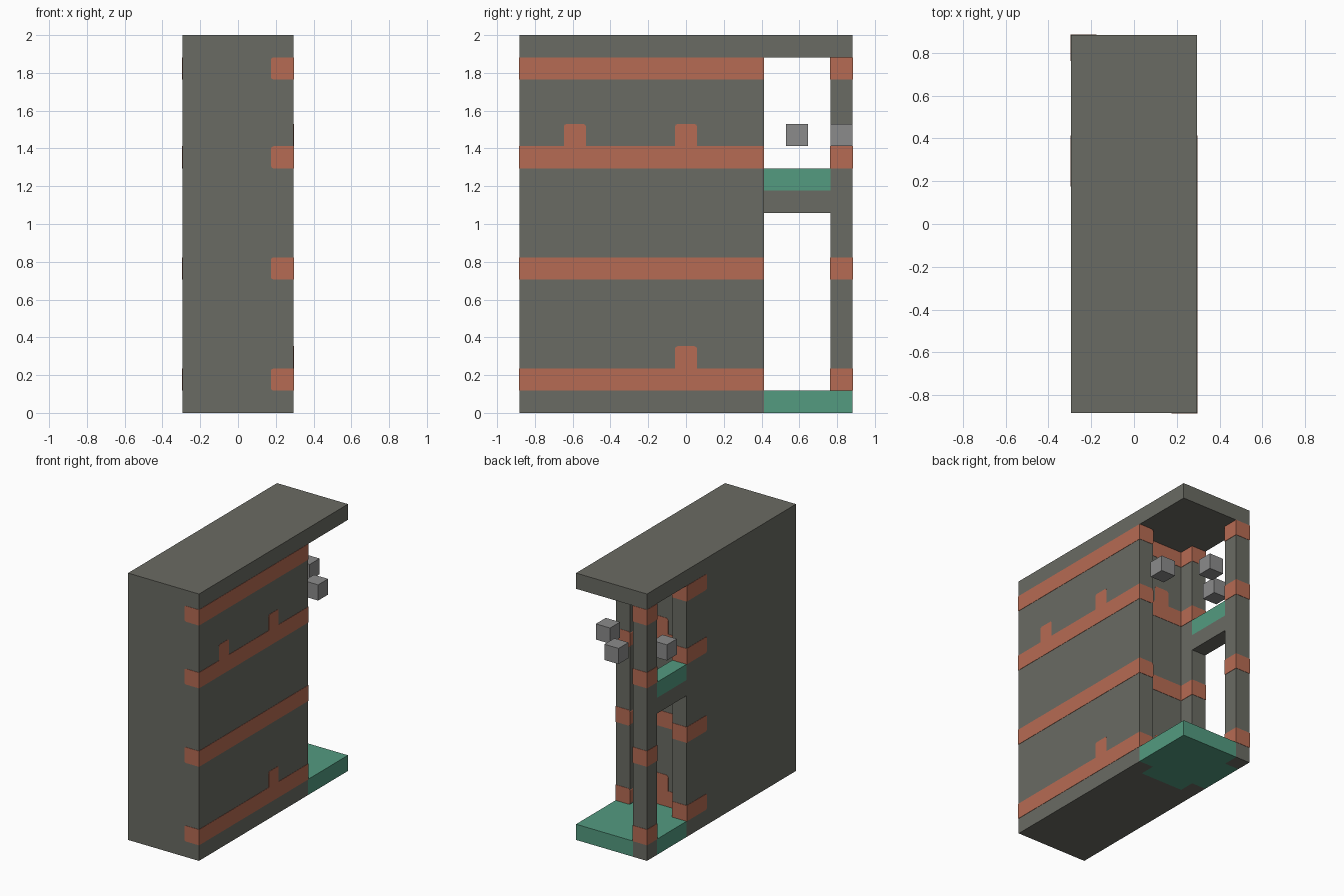
import bpy
import bmesh

if "Cube" in bpy.data.objects:
    bpy.data.objects.remove(bpy.data.objects["Cube"], do_unlink=True)

UNIT = 2 / 17          # one building block
WIDTH, DEPTH = 5, 15   # plan size in blocks
ROOF = 16              # underside of the roof, in blocks
SKIN = 0.02            # how far the inlays stand proud, in blocks
ROUND = 0.12           # corner cut on the inlays, in blocks


def linear(value):
    value /= 255
    return value / 12.92 if value < 0.04 else ((value + 0.055) / 1.055) ** 2.4


def material(name, *rgb):
    color = [linear(c) for c in rgb] + [1]
    mat = bpy.data.materials.new(name)
    mat.use_nodes = True
    mat.diffuse_color = color
    node = mat.node_tree.nodes["Principled BSDF"]
    node.inputs["Base Color"].default_value = color
    node.inputs["Roughness"].default_value = 0.9
    return mat


stone = material("grey stone", 106, 107, 99)
rust = material("rust orange", 182, 107, 83)
green = material("weathered green", 83, 155, 128)
metal = material("light grey", 139, 139, 139)


def prism(name, mat, plan, low, high, rounded=None):
    """Extrude a plan outline upward; rounded(a, b) picks edges to cut."""
    bm = bmesh.new()
    base = bm.faces.new([bm.verts.new((x, y, low)) for x, y in plan])
    top = bmesh.ops.extrude_face_region(bm, geom=[base])["geom"]
    for v in top:
        if isinstance(v, bmesh.types.BMVert):
            v.co.z = high
    bmesh.ops.recalc_face_normals(bm, faces=bm.faces)
    if rounded:
        edges = [e for e in bm.edges if rounded(e.verts[0].co, e.verts[1].co)]
        bmesh.ops.bevel(bm, geom=edges, offset=ROUND, segments=2,
                        profile=0.5, affect="EDGES")
    for v in bm.verts:
        v.co.x = (v.co.x - WIDTH / 2) * UNIT
        v.co.y = (v.co.y - DEPTH / 2) * UNIT
        v.co.z *= UNIT
    mesh = bpy.data.meshes.new(name)
    bm.to_mesh(mesh)
    bm.free()
    mesh.materials.append(mat)
    obj = bpy.data.objects.new(name, mesh)
    bpy.context.collection.objects.link(obj)
    return obj


def box(name, mat, xs, ys, zs, grow=0, rounded=None):
    x0, x1 = xs[0] - grow, xs[1] + grow
    y0, y1 = ys[0] - grow, ys[1] + grow
    plan = [(x0, y0), (x1, y0), (x1, y1), (x0, y1)]
    return prism(name, mat, plan, zs[0], zs[1], rounded)


# Main block with a shallow recess at the back
prism("body", stone,
      [(0, 0), (5, 0), (5, 11), (4, 11), (4, 10), (1, 10), (1, 11), (0, 11)],
      0, ROOF)

# Porch floor, notched around the post and reaching into the recess
prism("porch_floor", green,
      [(1, 10), (4, 10), (4, 11), (5, 11), (5, 15), (1, 15),
       (1, 14), (0, 14), (0, 11), (1, 11)], 0, 1)

box("roof", stone, (0, 5), (0, 15), (ROOF, 17))
box("corner_post", stone, (0, 1), (14, 15), (0, ROOF))

# Crossbar between the post and the body
box("crossbar", stone, (0, 1), (11, 14), (9, 10))
box("crossbar_top", green, (0, 1), (11, 14), (10, 11))


# Edge rules for the rounded ends of inlays
def inner_end(a, b):
    return a.x < 4 and b.x < 4 and abs(a.y - b.y) > 1


def front_end(a, b):
    return a.y < 9 and b.y < 9 and abs(a.x - b.x) > 1


def upper(a, b):
    return a.z == b.z and a.z % 1 == 0 and a.z in (3, 13)


def bump_x(a, b):
    return upper(a, b) and abs(a.x - b.x) > abs(a.y - b.y)


def bump_y(a, b):
    return upper(a, b) and abs(a.y - b.y) > abs(a.x - b.x)


# Rust bands round the walls and post
for i, row in enumerate((1, 6, 11, 15), 1):
    span = (row, row + 1)
    box(f"side_band_{i}", rust, (4, 5), (0, 11), span, SKIN, inner_end)
    box(f"left_band_{i}", rust, (0, 1), (9, 11), span, SKIN, front_end)
    box(f"recess_band_{i}", rust, (1, 4), (9, 10), span, SKIN)
    box(f"post_band_{i}", rust, (0, 1), (14, 15), span, SKIN)

# Raised tabs on top of some bands
for i, (y, row) in enumerate(((2, 12), (7, 12), (7, 2)), 1):
    box(f"side_tab_{i}", rust, (3, 5 + SKIN), (y, y + 1), (row, row + 1),
        0, bump_x)
for i, row in enumerate((2, 12), 1):
    box(f"recess_tab_{i}", rust, (2, 3), (8, 10 + SKIN), (row, row + 1),
        0, bump_y)

# Floating blocks on the three open sides of the porch
for side, x, y in (("right", 4, 12), ("back", 2, 14), ("left", 0, 12)):
    box(f"{side}_floating_block", metal, (x, x + 1), (y, y + 1), (12, 13))
